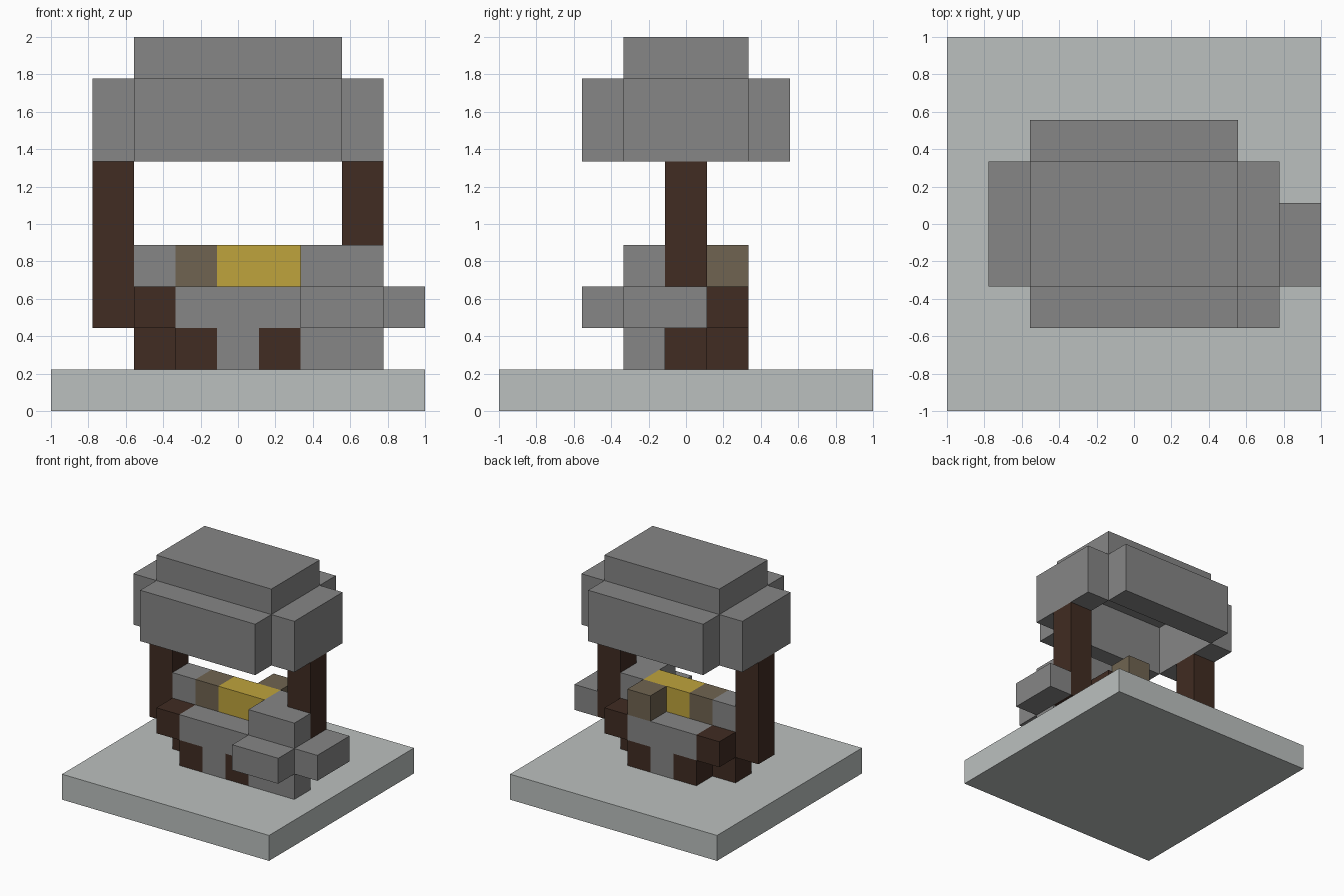
import bpy
import bmesh
from mathutils import Matrix, Vector

if "Cube" in bpy.data.objects:
    bpy.data.objects.remove(bpy.data.objects["Cube"], do_unlink=True)

UNIT = 2 / 9  # size of one block
ORIGIN = Vector((-1, -1, 0))


def material(name, r, g, b):
    mat = bpy.data.materials.new(name)
    mat.use_nodes = True
    mat.diffuse_color = (r, g, b, 1)
    bsdf = mat.node_tree.nodes["Principled BSDF"]
    bsdf.inputs["Base Color"].default_value = (r, g, b, 1)
    bsdf.inputs["Roughness"].default_value = 0.9
    return mat


STONE = material("stone grey", 0.24, 0.24, 0.24)
SLAB = material("pale grey", 0.5, 0.53, 0.52)
WOOD = material("dark brown", 0.052, 0.025, 0.016)
GOLD = material("golden yellow", 0.52, 0.37, 0.045)
ORE = material("olive brown", 0.16, 0.127, 0.082)


def blocks(name, mat, *boxes):
    """One object from boxes given as (x range, y range, z range) in blocks."""
    bm = bmesh.new()
    for ranges in boxes:
        low = Vector([r[0] for r in ranges])
        high = Vector([r[1] for r in ranges])
        centre = ORIGIN + (low + high) / 2 * UNIT
        size = (high - low) * UNIT
        bmesh.ops.create_cube(
            bm, size=1,
            matrix=Matrix.Translation(centre) @ Matrix.Diagonal(size).to_4x4())
    mesh = bpy.data.meshes.new(name)
    bm.to_mesh(mesh)
    bm.free()
    mesh.materials.append(mat)
    obj = bpy.data.objects.new(name, mesh)
    bpy.context.scene.collection.objects.link(obj)
    return obj


FRONT, MIDDLE, BACK = (3, 4), (4, 5), (5, 6)
LOW, RIM, TOP = (1, 2), (2, 3), (3, 4)

# Ground slab
blocks("base_slab", SLAB, ((0, 9), (0, 9), (0, 1)))

# Basin: wooden frame with stone panels front and back
blocks("basin_core", WOOD, ((2, 7), MIDDLE, (1, 3)))
for side, row in (("front", FRONT), ("back", BACK)):
    blocks(side + "_basin_feet", WOOD, ((3, 4), row, LOW), ((5, 6), row, LOW))
    blocks(side + "_basin_panel", STONE, ((4, 5), row, LOW), ((3, 6), row, RIM))
    blocks(side + "_right_basin_corner", WOOD, ((2, 3), row, RIM))
blocks("back_left_basin_corner", WOOD, ((6, 7), BACK, RIM))

# Heap in the basin
blocks("heap_ends", STONE, ((2, 3), MIDDLE, TOP), ((6, 7), MIDDLE, TOP))
blocks("heap_ore", ORE, ((3, 4), MIDDLE, TOP), ((5, 6), BACK, TOP))
blocks("heap_gold", GOLD, ((4, 6), MIDDLE, TOP))

# Rock pile at the front left corner
blocks("rock_stack", STONE, ((6, 8), FRONT, (1, 4)))
blocks("rock_front", STONE, ((6, 8), (2, 3), RIM))
blocks("rock_side", STONE, ((8, 9), (3, 5), RIM))

# Posts and hollow roof sides
for side, span in (("right", (1, 2)), ("left", (7, 8))):
    blocks(side + "_post", WOOD, (span, MIDDLE, (2, 6)))
    blocks(side + "_roof_wall", STONE, (span, (3, 6), (6, 8)))
for side, span in (("front", (2, 3)), ("back", (6, 7))):
    blocks(side + "_roof_wall", STONE, ((2, 7), span, (6, 8)))
blocks("roof_cap", STONE, ((2, 7), (3, 6), (8, 9)))
